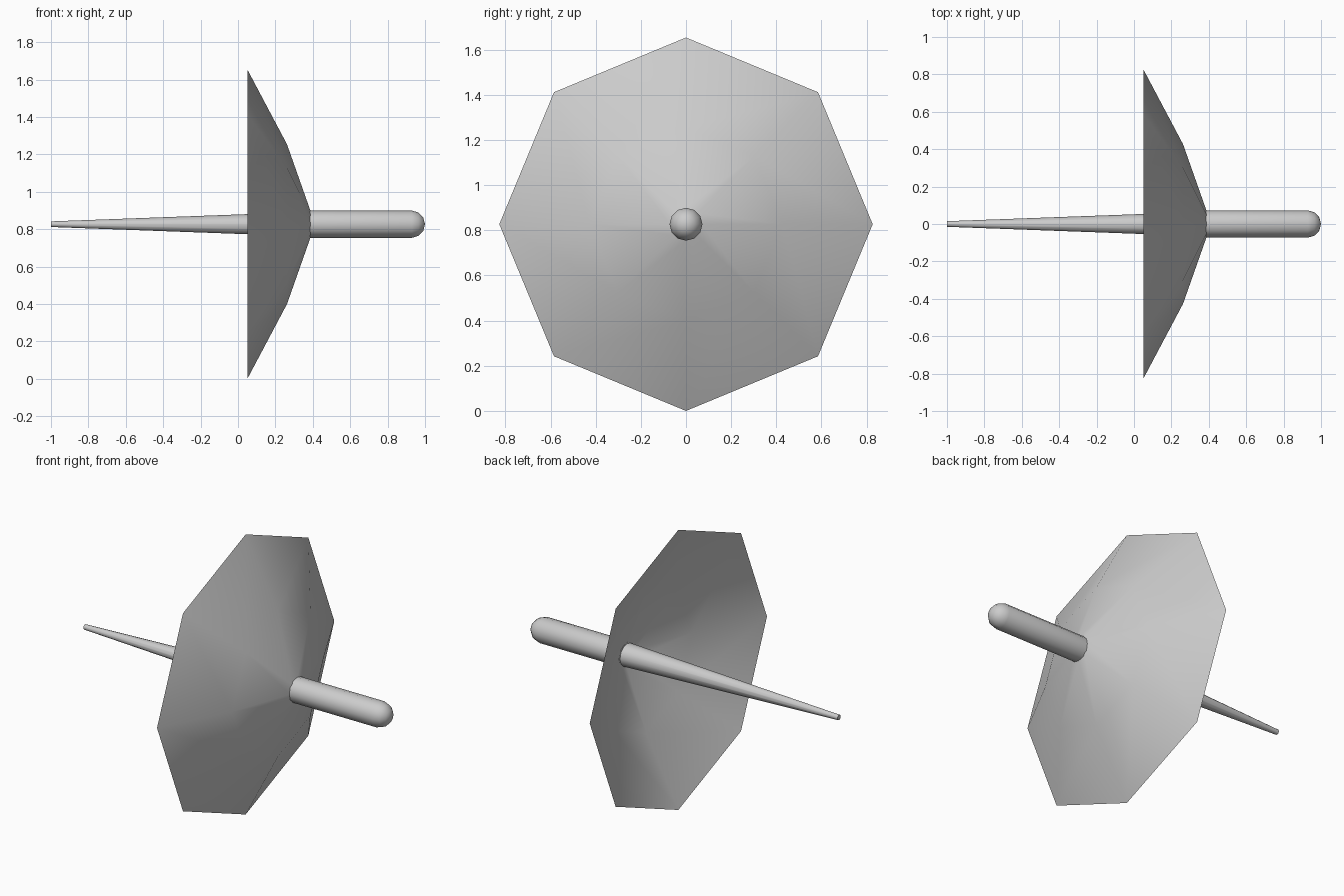
import bpy, bmesh
from math import cos, sin, tau, radians

if "Cube" in bpy.data.objects:
    bpy.data.objects.remove(bpy.data.objects["Cube"])

CZ = 0.827  # height of the central axis


def lathe_x(name, profile, sides, angle):
    """Revolve (x, radius) points around the long axis; radius 0 closes to a point."""
    bm = bmesh.new()
    rings = []
    for x, r in profile:
        if r == 0:
            rings.append([bm.verts.new((x, 0, CZ))] * sides)
        else:
            rings.append([bm.verts.new((x, r * cos(tau * i / sides), CZ + r * sin(tau * i / sides)))
                          for i in range(sides)])
    for a, b in zip(rings, rings[1:]):
        for i in range(sides):
            j = (i + 1) % sides
            quad = list(dict.fromkeys((a[i], a[j], b[j], b[i])))
            bm.faces.new(quad)
    bmesh.ops.recalc_face_normals(bm, faces=bm.faces)
    # open shells must face away from the rim side, toward +x
    canopy_face = max(bm.faces, key=lambda f: f.calc_area())
    if profile[0][1] > 0.5 and canopy_face.normal.x < 0:
        bmesh.ops.reverse_faces(bm, faces=bm.faces)
    mesh = bpy.data.meshes.new(name)
    bm.to_mesh(mesh)
    bm.free()
    ob = bpy.data.objects.new(name, mesh)
    bpy.context.collection.objects.link(ob)
    bpy.ops.object.select_all(action='DESELECT')
    ob.select_set(True)
    bpy.context.view_layer.objects.active = ob
    bpy.ops.object.shade_smooth_by_angle(angle=radians(angle))
    return ob


# Thin eight-sided canopy, smooth shaded
lathe_x("canopy", [(0.05, 0.827), (0.262, 0.427), (0.388, 0.07)], 8, 60)

# Rounded grip in front of the canopy
lathe_x("handle", [(0.385, 0), (0.385, 0.073), (0.93, 0.073), (0.965, 0.062),
                   (0.99, 0.037), (1.0, 0)], 12, 50)

# Long tapering shaft behind the canopy
lathe_x("shaft", [(-1.0, 0), (-1.0, 0.015), (0.385, 0.066), (0.385, 0)], 12, 50)
